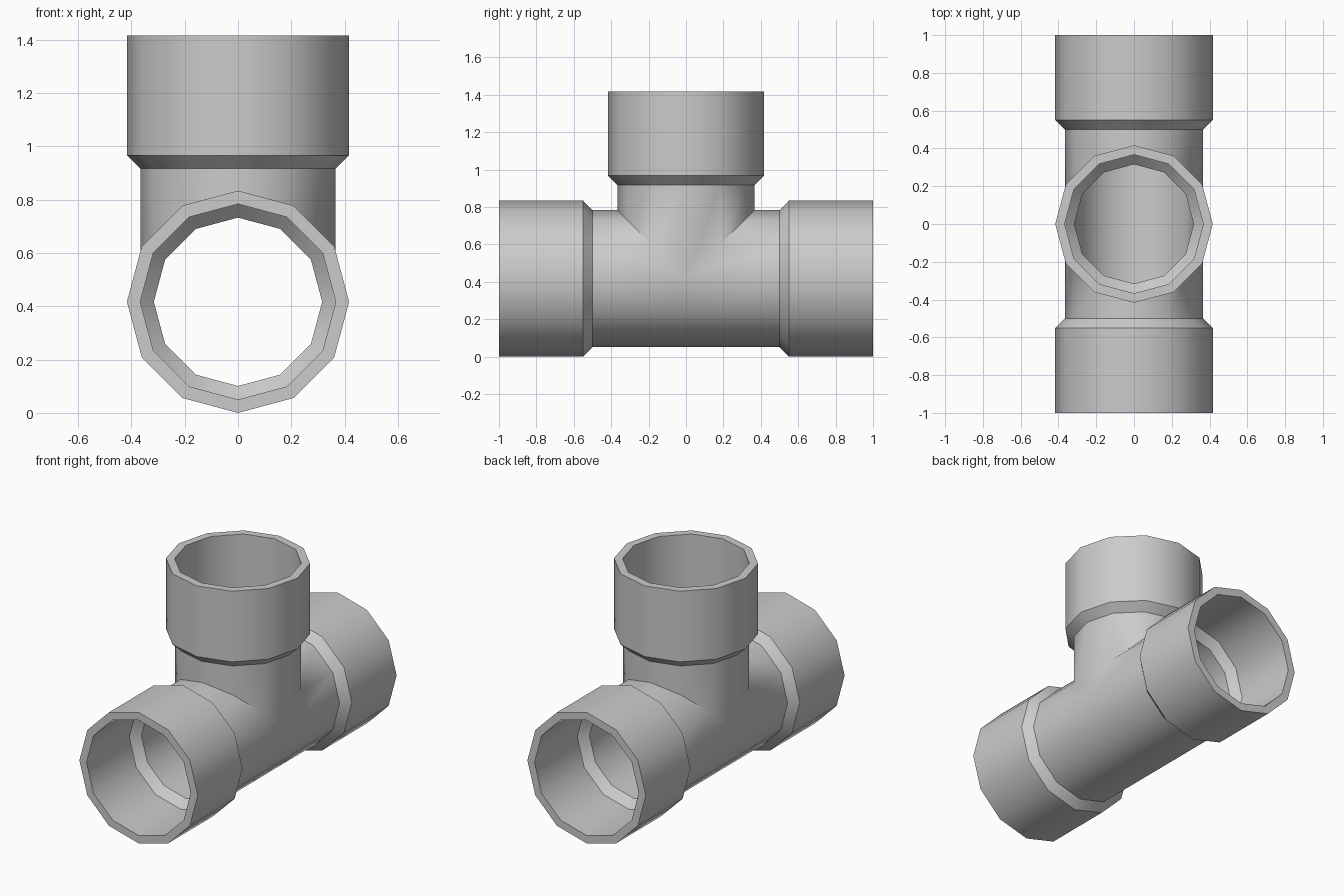
import bpy, bmesh, math

if "Cube" in bpy.data.objects:
    bpy.data.objects.remove(bpy.data.objects["Cube"])

SIDES = 12
R_SOCKET, R_PIPE, WALL = 0.417, 0.366, 0.05
AXIS_Z = R_SOCKET            # height of the main pipe axis

# Arm section as (radius, distance from centre); None = seam with the other arms
PROFILE = [
    (R_PIPE, None), (R_PIPE, 0.50), (R_SOCKET, 0.55), (R_SOCKET, 1.0),
    (R_SOCKET - WALL, 1.0), (R_SOCKET - WALL, 0.57),
    (R_PIPE - WALL, 0.52), (R_PIPE - WALL, None),
]


def add_arm(bm, place, seam):
    """Sweep the section round one arm, mitred where it meets its neighbours."""
    rings = []
    for r, d in PROFILE:
        ring = []
        for i in range(SIDES):
            a = 2 * math.pi * i / SIDES
            u, v = r * math.cos(a), r * math.sin(a)
            ring.append(bm.verts.new(place(u, v, seam(v) if d is None else d)))
        rings.append(ring)
    for lo, hi in zip(rings, rings[1:]):
        for i in range(SIDES):
            j = (i + 1) % SIDES
            bm.faces.new((lo[i], lo[j], hi[j], hi[i]))


bm = bmesh.new()
# Two ends of the straight run
for s in (-1, 1):
    add_arm(bm, lambda u, v, d: (u, s * d, AXIS_Z + v), lambda v: max(0.0, v))
# Upright branch
add_arm(bm, lambda u, v, d: (u, v, AXIS_Z + d), abs)

# Weld the mitred seams
bmesh.ops.remove_doubles(bm, verts=bm.verts[:], dist=1e-4)
bmesh.ops.recalc_face_normals(bm, faces=bm.faces[:])
mesh = bpy.data.meshes.new("pipe_tee")
bm.to_mesh(mesh)
bm.free()

tee = bpy.data.objects.new("pipe_tee", mesh)
bpy.context.collection.objects.link(tee)
bpy.context.view_layer.objects.active = tee
tee.select_set(True)
bpy.ops.object.shade_smooth_by_angle(angle=math.radians(38))
